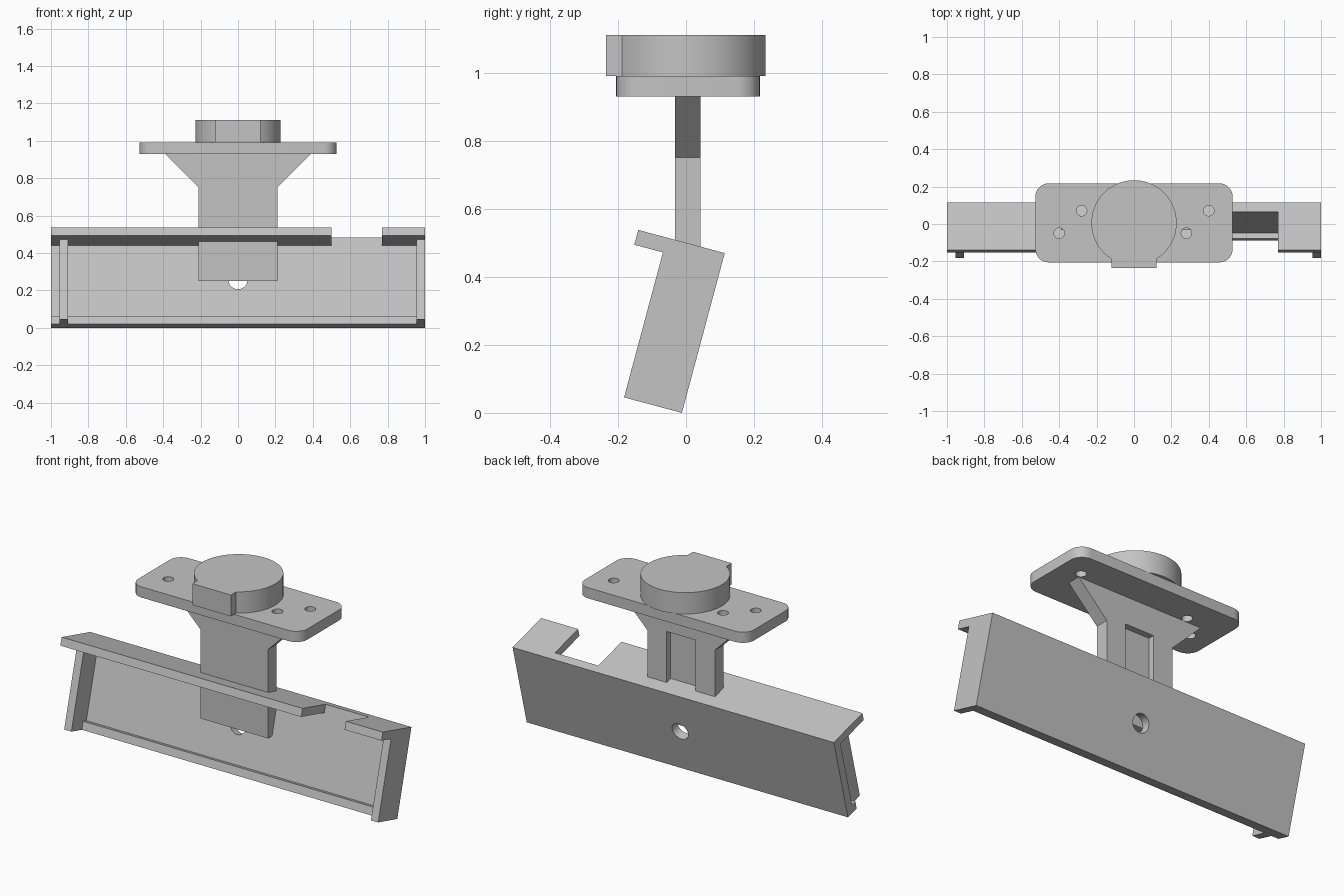
import bpy, bmesh, math
from mathutils import Matrix, Vector

cube = bpy.data.objects.get("Cube")
if cube:
    bpy.data.objects.remove(cube, do_unlink=True)

grey = bpy.data.materials.new("plain grey")
grey.use_nodes = True
GREY = (0.55, 0.55, 0.55, 1)
grey.diffuse_color = GREY
grey.node_tree.nodes["Principled BSDF"].inputs["Base Color"].default_value = GREY

TILT = math.radians(15)
BACK_Y = -0.012     # heel of the tilted holder
MID_Y = 0.006       # centre of the upright parts


def prism(name, points, start, end, place):
    """Extrude a 2D outline from start to end; place maps (a, b, depth) to 3D."""
    bm = bmesh.new()
    face = bm.faces.new([bm.verts.new(place(a, b, start)) for a, b in points])
    out = bmesh.ops.extrude_face_region(bm, geom=[face])
    step = Vector(place(0, 0, end)) - Vector(place(0, 0, start))
    bmesh.ops.translate(bm, vec=step, verts=[v for v in out["geom"] if isinstance(v, bmesh.types.BMVert)])
    bmesh.ops.recalc_face_normals(bm, faces=bm.faces)
    mesh = bpy.data.meshes.new(name)
    bm.to_mesh(mesh)
    bm.free()
    mesh.materials.append(grey)
    obj = bpy.data.objects.new(name, mesh)
    bpy.context.collection.objects.link(obj)
    return obj


def tilted(u, v, x):
    """u runs forward from the holder's back, v runs up it."""
    c, s = math.cos(TILT), math.sin(TILT)
    return (x, BACK_Y - u * c + v * s, u * s + v * c)


def upright(x, z, y):
    return (x, y, z)


def flat(x, y, z):
    return (x, y + MID_Y, z)


def rect(a0, a1, b0, b1):
    return [(a0, b0), (a1, b0), (a1, b1), (a0, b1)]


def arc(cx, cy, r, a0, a1, n):
    angles = [math.radians(a0 + (a1 - a0) * i / n) for i in range(n + 1)]
    return [(cx + r * math.cos(a), cy + r * math.sin(a)) for a in angles]


def circle(cx, cy, r, n=32):
    return arc(cx, cy, r, 0, 360, n)[:-1]


def cut(obj, cutter):
    mod = obj.modifiers.new("cut", "BOOLEAN")
    mod.operation, mod.solver, mod.object = "DIFFERENCE", "EXACT", cutter
    bpy.context.view_layer.objects.active = obj
    bpy.ops.object.modifier_apply(modifier=mod.name)
    bpy.data.objects.remove(cutter, do_unlink=True)


# Tilted holder: back plate, bottom ledge and top lip in one profile
PLATE, LEDGE, WALL, LIP = 0.05, 0.08, 0.176, 0.263
THICK, UNDER, TOP = 0.045, 0.441, 0.486
holder = prism("holder", [(0, 0), (LEDGE, 0), (LEDGE, THICK), (PLATE, THICK),
                          (PLATE, UNDER), (LIP, UNDER), (LIP, TOP), (0, TOP)], -1, 1, tilted)

# Gap in the top lip and round hole through the back plate
cut(holder, prism("lip_gap", rect(PLATE, 0.4, 0.4, 0.6), 0.5, 0.77, tilted))
cut(holder, prism("back_hole", circle(0, 0.25, 0.05), -0.1, 0.07,
                  lambda x, v, u: tilted(u, v, x)))

# End walls of the holder
wall_outline = [(PLATE, THICK), (LEDGE, THICK), (LEDGE, 0),
                (WALL, 0), (WALL, UNDER), (PLATE, UNDER)]
left_wall = prism("left_wall", wall_outline, 0.955, 1, tilted)
right_wall = prism("right_wall", wall_outline, -0.955, -0.91, tilted)

# Stem flaring out below the mounting plate, with a channel in its back
stem = prism("stem", [(-0.21, 0.25), (0.21, 0.25), (0.21, 0.75), (0.39, 0.93),
                      (-0.39, 0.93), (-0.21, 0.75)], -0.033, 0.043, upright)
cut(stem, prism("stem_channel", rect(-0.09, 0.09, 0.1, 0.775), 0.008, 0.2, upright))

# Mounting plate with rounded corners and four screw holes
HX, HY, R = 0.527, 0.211, 0.07
outline = []
for sx, sy, a in ((1, 1, 0), (-1, 1, 90), (-1, -1, 180), (1, -1, 270)):
    outline += arc(sx * (HX - R), sy * (HY - R), R, a, a + 90, 8)
mounting_plate = prism("mounting_plate", outline, 0.93, 0.99, flat)
for x, y in ((-0.28, 0.065), (0.4, 0.065), (-0.4, -0.055), (0.28, -0.055)):
    cut(mounting_plate, prism("screw_hole", circle(x, y, 0.028, 24), 0.9, 1.05, flat))

# Round boss with a square key at the front
RB, KEY = 0.228, 0.12
side = math.degrees(math.acos(KEY / RB))
boss = prism("boss", arc(0, 0, RB, -side, 180 + side, 60) + [(-KEY, -0.241), (KEY, -0.241)],
             0.99, 1.11, flat)

# Smooth the round sides, keep the edges sharp
for obj in (holder, left_wall, right_wall, stem, mounting_plate, boss):
    bpy.ops.object.select_all(action="DESELECT")
    obj.select_set(True)
    bpy.context.view_layer.objects.active = obj
    bpy.ops.object.shade_smooth_by_angle(angle=math.radians(30))
